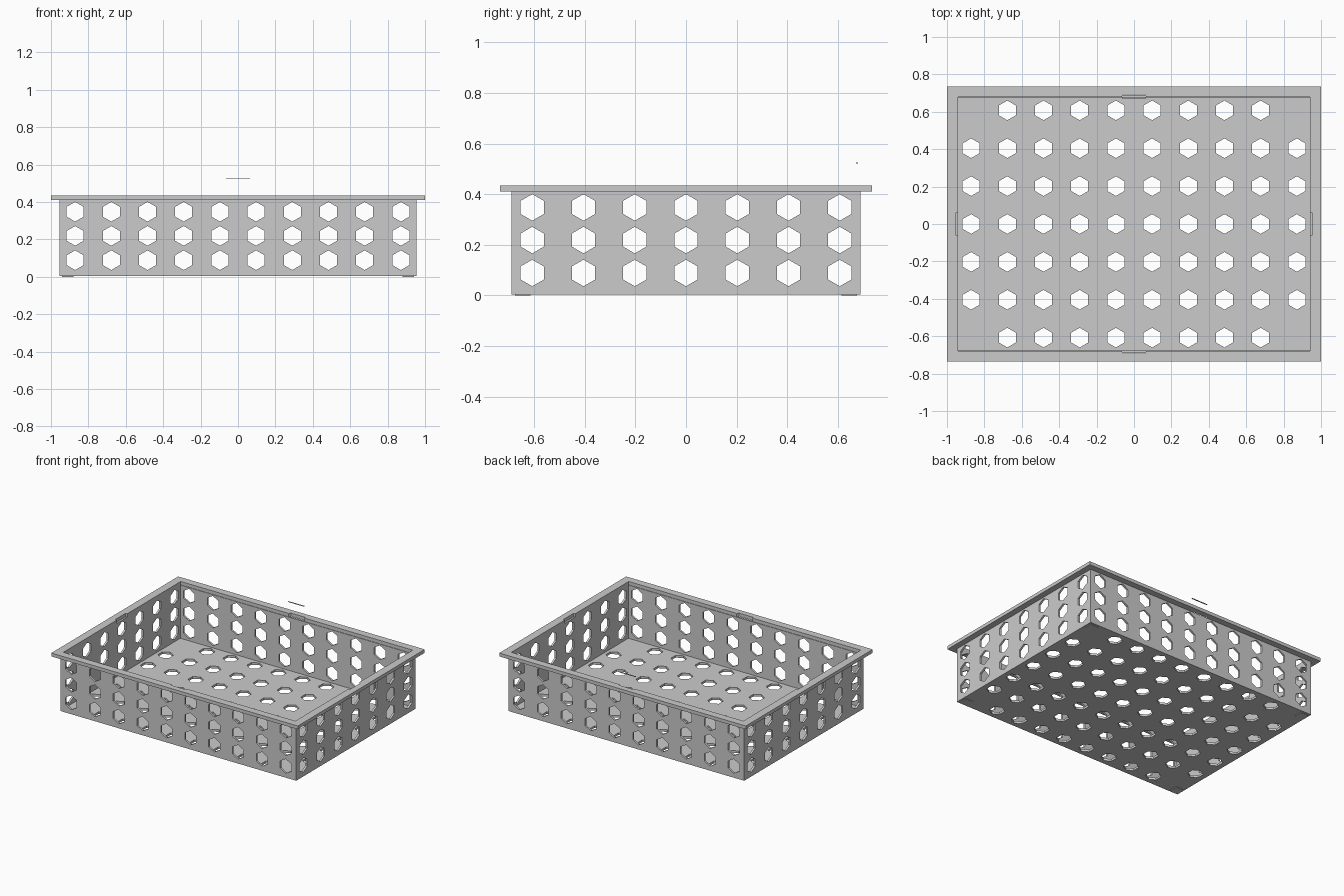
import bpy
from math import sin, cos, pi
from mathutils import Matrix

if "Cube" in bpy.data.objects:
    bpy.data.objects.remove(bpy.data.objects["Cube"])

X, Y = 0.955, 0.69          # outer half sizes of the body
T = 0.014                   # wall thickness
Z0, Z1, Z2 = 0.004, 0.41, 0.435
DX, DY = 0.1935, 0.2025     # hole spacing
R = 0.0525                  # hexagon radius


def rect(x0, y0, x1, y1):
    return [(x0, y0), (x1, y0), (x1, y1), (x0, y1)]


def hexagon(cx, cy):
    return [(cx + R * sin(k * pi / 3), cy + R * cos(k * pi / 3)) for k in range(6)]


def sheet(name, loops, thick, matrix):
    """Flat sheet with holes: filled outline extruded around its middle plane."""
    cu = bpy.data.curves.new(name, 'CURVE')
    cu.dimensions = '2D'
    cu.fill_mode = 'BOTH'
    cu.extrude = thick / 2
    for pts in loops:
        s = cu.splines.new('POLY')
        s.points.add(len(pts) - 1)
        for p, (x, y) in zip(s.points, pts):
            p.co = (x, y, 0, 1)
        s.use_cyclic_u = True
    tmp = bpy.data.objects.new(name + "_outline", cu)
    bpy.context.collection.objects.link(tmp)
    bpy.context.view_layer.update()
    deps = bpy.context.evaluated_depsgraph_get()
    me = bpy.data.meshes.new_from_object(tmp.evaluated_get(deps))
    bpy.data.objects.remove(tmp)
    me.transform(matrix)
    for p in me.polygons:
        p.use_smooth = False
    ob = bpy.data.objects.new(name, me)
    bpy.context.collection.objects.link(ob)
    return ob


def box(name, x0, y0, z0, x1, y1, z1):
    return sheet(name, [rect(x0, y0, x1, y1)], z1 - z0,
                 Matrix.Translation((0, 0, (z0 + z1) / 2)))


cols = [(i - 4.5) * DX for i in range(10)]
rows = [(i - 3) * DY for i in range(7)]
levels = [0.089, 0.219, 0.348]
stand = Matrix.Rotation(pi / 2, 4, 'X')
turn = Matrix.Rotation(pi / 2, 4, 'Z')

# Perforated walls
long_wall = [rect(-X, Z0, X, Z1)] + [hexagon(x, z) for x in cols for z in levels]
short_wall = [rect(-Y + T, Z0, Y - T, Z1)] + [hexagon(y, z) for y in rows for z in levels]
for s, ln, sn in ((-1, "front_wall", "left_wall"), (1, "back_wall", "right_wall")):
    sheet(ln, long_wall, T, Matrix.Translation((0, s * (Y - T / 2), 0)) @ stand)
    sheet(sn, short_wall, T, Matrix.Translation((s * (X - T / 2), 0, 0)) @ turn @ stand)

# Perforated floor, no holes in the corners
floor = [rect(-X + T, -Y + T, X - T, Y - T)]
floor += [hexagon(x, y) for i, x in enumerate(cols) for j, y in enumerate(rows)
          if not (i in (0, 9) and j in (0, 6))]
sheet("floor", floor, 0.016, Matrix.Translation((0, 0, Z0 + 0.008)))

# Rim with a small clip notch in the middle of each side
ix, iy, n, d = 0.941, 0.68, 0.065, 0.013
half = [(-n, -iy), (-n + .008, -iy - d), (n - .008, -iy - d), (n, -iy), (ix, -iy),
        (ix, -n), (ix + d, -n + .008), (ix + d, n - .008), (ix, n), (ix, iy)]
inner = half + [(-x, -y) for x, y in half]
sheet("rim", [rect(-1, -0.735, 1, 0.735), inner], Z2 - Z1,
      Matrix.Translation((0, 0, (Z1 + Z2) / 2)))

# Corner pads under the floor
for sx in (-1, 1):
    for sy in (-1, 1):
        cx, cy = sx * (X - 0.045), sy * (Y - 0.045)
        box("corner_pad", cx - .03, cy - .03, 0, cx + .03, cy + .03, Z0)

# Thin loose clip sliver above the back edge
box("clip_sliver", -0.064, 0.672, 0.522, 0.064, 0.680, 0.525)
